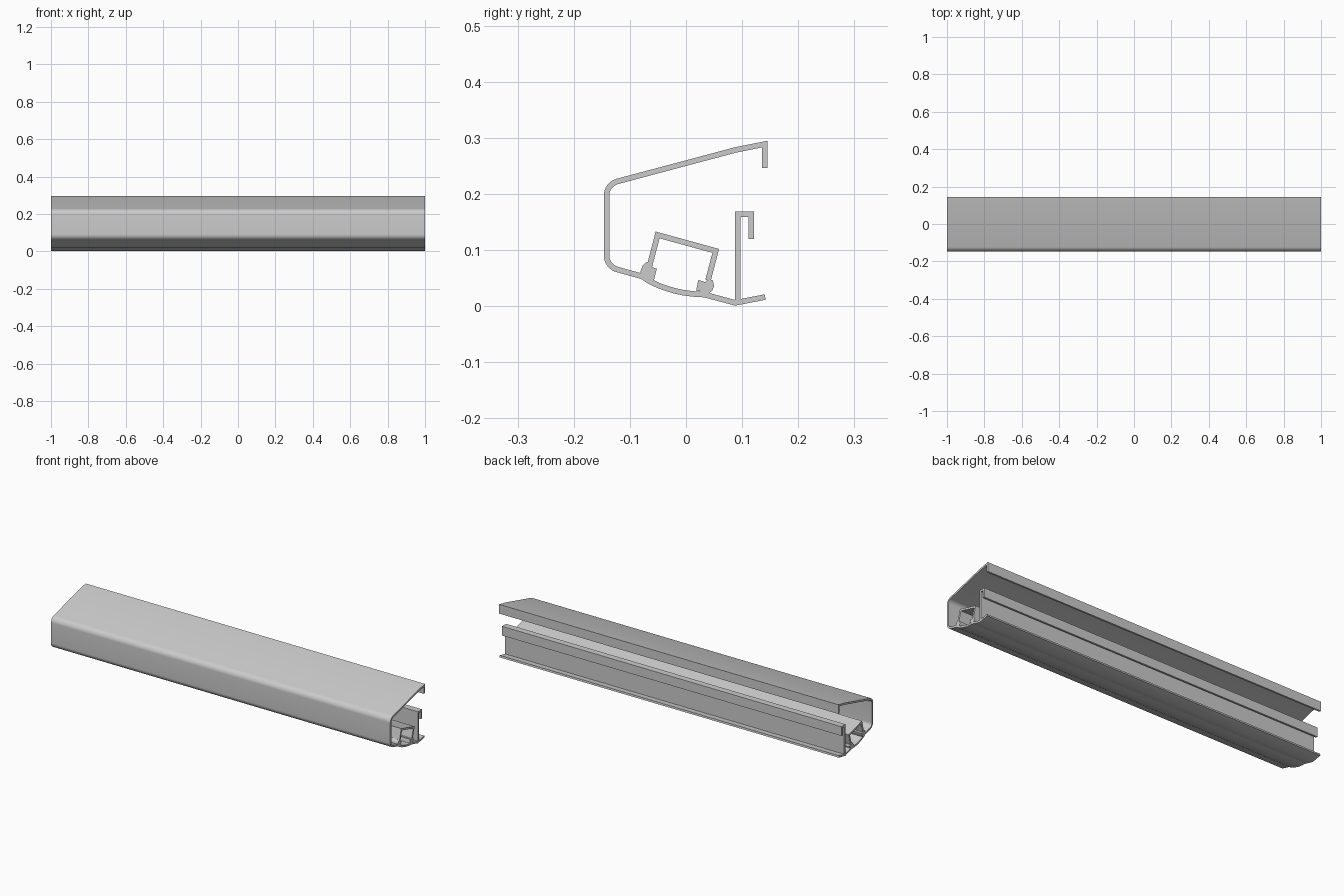
import bpy, bmesh
from math import tan
from mathutils import Vector

if "Cube" in bpy.data.objects:
    bpy.data.objects.remove(bpy.data.objects["Cube"])

T = 0.0098   # wall thickness
HALF = 1.0   # half length along x


def fillet(pts, radii, n=8):
    """Round chosen corners {index: radius} of a polyline."""
    pts = [Vector(p) for p in pts]
    out = []
    for i, p in enumerate(pts):
        if i not in radii:
            out.append(p)
            continue
        a, b = (p - pts[i - 1]).normalized(), (pts[i + 1] - p).normalized()
        turn = a.angle_signed(b)
        d = radii[i] * tan(abs(turn) / 2)
        start, end = p - a * d, p + b * d
        side = Vector((-a.y, a.x)) if a.x * b.y - a.y * b.x > 0 else Vector((a.y, -a.x))
        c = start + side * radii[i]
        u, v = start - c, end - c
        for k in range(n + 1):
            out.append(c + u.lerp(v, k / n).normalized() * radii[i])
    return out


def offset(pts, t):
    """Mitred offset to the left of the travel direction."""
    pts = [Vector(p) for p in pts]
    dirs = [(b - a).normalized() for a, b in zip(pts, pts[1:])]
    out = []
    for i, p in enumerate(pts):
        a, b = dirs[max(i - 1, 0)], dirs[min(i, len(dirs) - 1)]
        na, nb = Vector((-a.y, a.x)), Vector((-b.y, b.x))
        out.append(p + (na + nb) * (t / (1 + na.dot(nb))))
    return out


def extrude(name, outline, caps):
    """Extrude a closed (y, z) outline along x; caps lists the end faces."""
    bm = bmesh.new()
    ends = [[bm.verts.new((x, p[0], p[1])) for p in outline] for x in (-HALF, HALF)]
    n = len(outline)
    for i in range(n):
        j = (i + 1) % n
        bm.faces.new((ends[0][i], ends[0][j], ends[1][j], ends[1][i]))
    for end in ends:
        for cap in caps:
            bm.faces.new([end[k] for k in cap])
    bmesh.ops.recalc_face_normals(bm, faces=bm.faces)
    me = bpy.data.meshes.new(name)
    bm.to_mesh(me)
    bm.free()
    ob = bpy.data.objects.new(name, me)
    bpy.context.collection.objects.link(ob)
    bpy.ops.object.select_all(action='DESELECT')
    ob.select_set(True)
    bpy.context.view_layer.objects.active = ob
    bpy.ops.object.shade_smooth_by_angle(angle=0.5)
    return ob


def strip(name, pts, t):
    """Sheet profile of thickness t."""
    n = len(pts)
    outline = [Vector(p) for p in pts] + offset(pts, t)[::-1]
    caps = [(i, i + 1, 2 * n - 2 - i, 2 * n - 1 - i) for i in range(n - 1)]
    return extrude(name, outline, caps)


def solid(name, pts):
    return extrude(name, pts, [range(len(pts))])


# Outer housing: rear lip, sloped roof, front wall, lower front edge
strip("housing_shell", fillet(
    [(.1455, .246), (.1455, .295), (.088, .2835), (-.1465, .221),
     (-.1465, .067), (-.076, .0475)], {3: .031, 4: .031}), T)

# Bottom rail and rear hooked post
strip("bottom_rail", [(.036, .0148), (.0875, .001), (.142, .0115)], T)
strip("rear_post", [(.087, .004), (.087, .169), (.121, .169), (.121, .120)], -T)

# Tilted inner channel
strip("inner_channel", [(-.070, .072), (-.054, .133), (.059, .102), (.044, .045)], -T)

# Curved lower cover
strip("curved_cover", [(-.074, .044), (-.062, .0375), (-.050, .032), (-.036, .027),
                       (-.022, .0228), (-.006, .0193), (.012, .017), (.036, .0155)], T)

# Clips holding the cover to the channel
solid("front_clip", [(-.081, .049), (-.081, .063), (-.077, .073), (-.070, .079),
                     (-.065, .077), (-.061, .070), (-.052, .067), (-.057, .047),
                     (-.064, .039), (-.074, .045)])
solid("rear_clip", [(.022, .047), (.034, .043), (.040, .048), (.048, .046),
                    (.050, .036), (.047, .028), (.042, .024), (.044, .016),
                    (.034, .015), (.028, .026), (.018, .028)])
